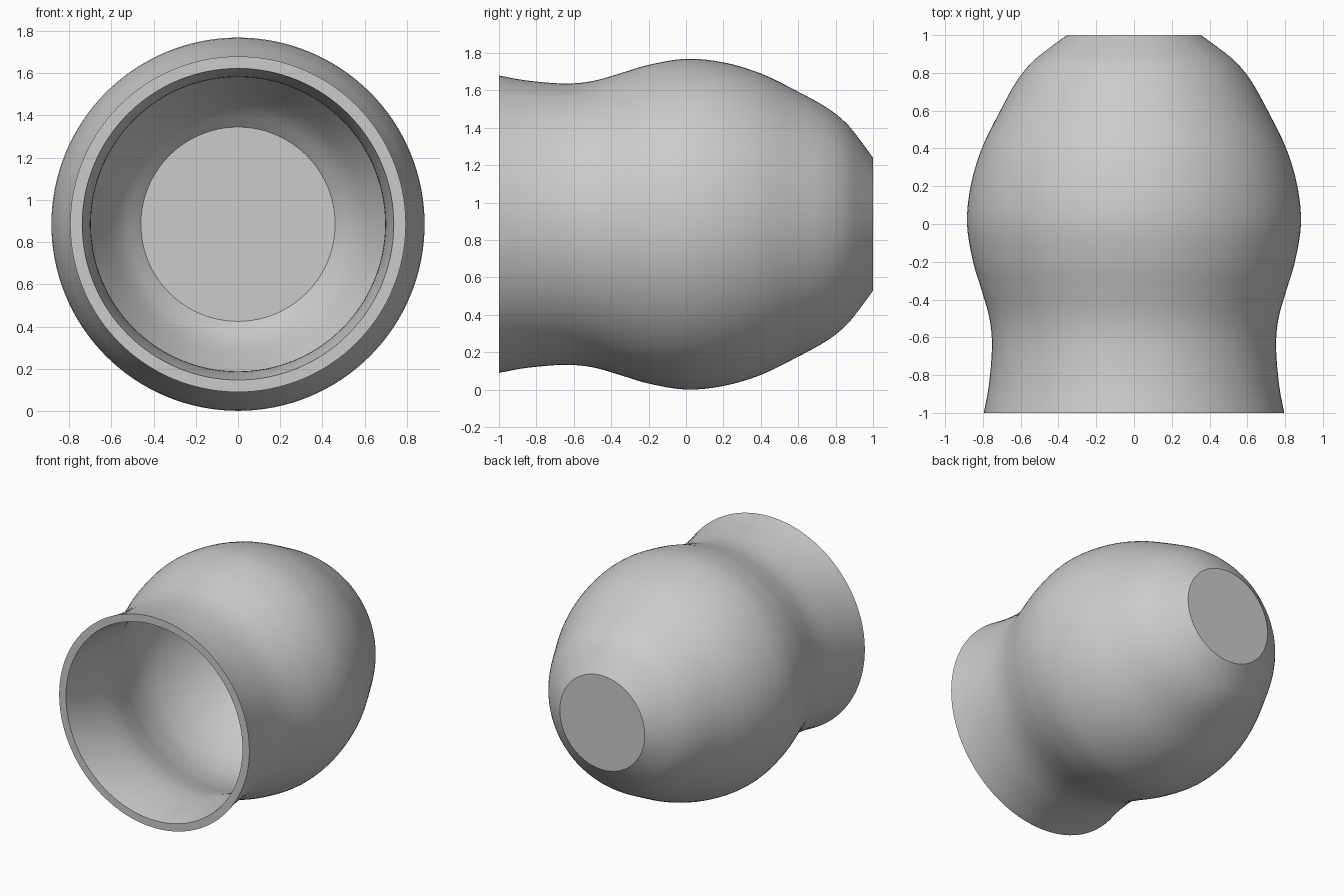
import bpy, bmesh, math

if "Cube" in bpy.data.objects:
    bpy.data.objects.remove(bpy.data.objects["Cube"])

AXIS_Z = 0.885
SEGMENTS = 128

def smooth_curve(pts, steps=4):
    """Catmull-Rom curve through (y, radius) points."""
    p = [(2*pts[0][0]-pts[1][0], 2*pts[0][1]-pts[1][1])] + pts
    p.append((2*pts[-1][0]-pts[-2][0], 2*pts[-1][1]-pts[-2][1]))
    out = []
    for i in range(1, len(p) - 2):
        for s in range(steps):
            t = s / steps
            out.append(tuple(0.5 * (2*b + (c-a)*t + (2*a-5*b+4*c-d)*t*t
                                    + (3*b-a-3*c+d)*t**3)
                             for a, b, c, d in zip(*p[i-1:i+3])))
    return out + [pts[-1]]

# Outer wall from the open rim to the flat foot
outer = smooth_curve([(-1, .795), (-.85, .768), (-.65, .752), (-.5, .765),
                      (-.35, .807), (-.2, .852), (0, .884), (.2, .865),
                      (.4, .806), (.6, .708), (.75, .625), (.85, .547),
                      (.92, .464), (1, .355)])
# Inner wall from the rim to the inside floor
inner = smooth_curve([(-1, .738), (-.85, .712), (-.65, .697), (-.5, .708),
                      (-.35, .748), (-.2, .794), (0, .827), (.2, .809),
                      (.4, .747), (.6, .648), (.75, .558), (.85, .46)])
profile = outer[::-1] + inner

# Revolve the profile around the y axis
bm = bmesh.new()
rings = []
for y, r in profile:
    rings.append([bm.verts.new((r * math.cos(2*math.pi*k/SEGMENTS), y,
                                AXIS_Z + r * math.sin(2*math.pi*k/SEGMENTS)))
                  for k in range(SEGMENTS)])
for a, b in zip(rings, rings[1:]):
    for k in range(SEGMENTS):
        n = (k + 1) % SEGMENTS
        bm.faces.new((a[k], a[n], b[n], b[k]))
bm.faces.new(rings[0])     # foot
bm.faces.new(rings[-1])    # inside floor
bmesh.ops.recalc_face_normals(bm, faces=bm.faces[:])

mesh = bpy.data.meshes.new("vase")
bm.to_mesh(mesh)
bm.free()
vase = bpy.data.objects.new("vase", mesh)
bpy.context.collection.objects.link(vase)

grey = bpy.data.materials.new("light grey")
grey.diffuse_color = (0.6, 0.6, 0.6, 1)
grey.use_nodes = True
grey.node_tree.nodes["Principled BSDF"].inputs["Base Color"].default_value = grey.diffuse_color
mesh.materials.append(grey)

bpy.context.view_layer.objects.active = vase
vase.select_set(True)
bpy.ops.object.shade_smooth_by_angle(angle=math.radians(30))
